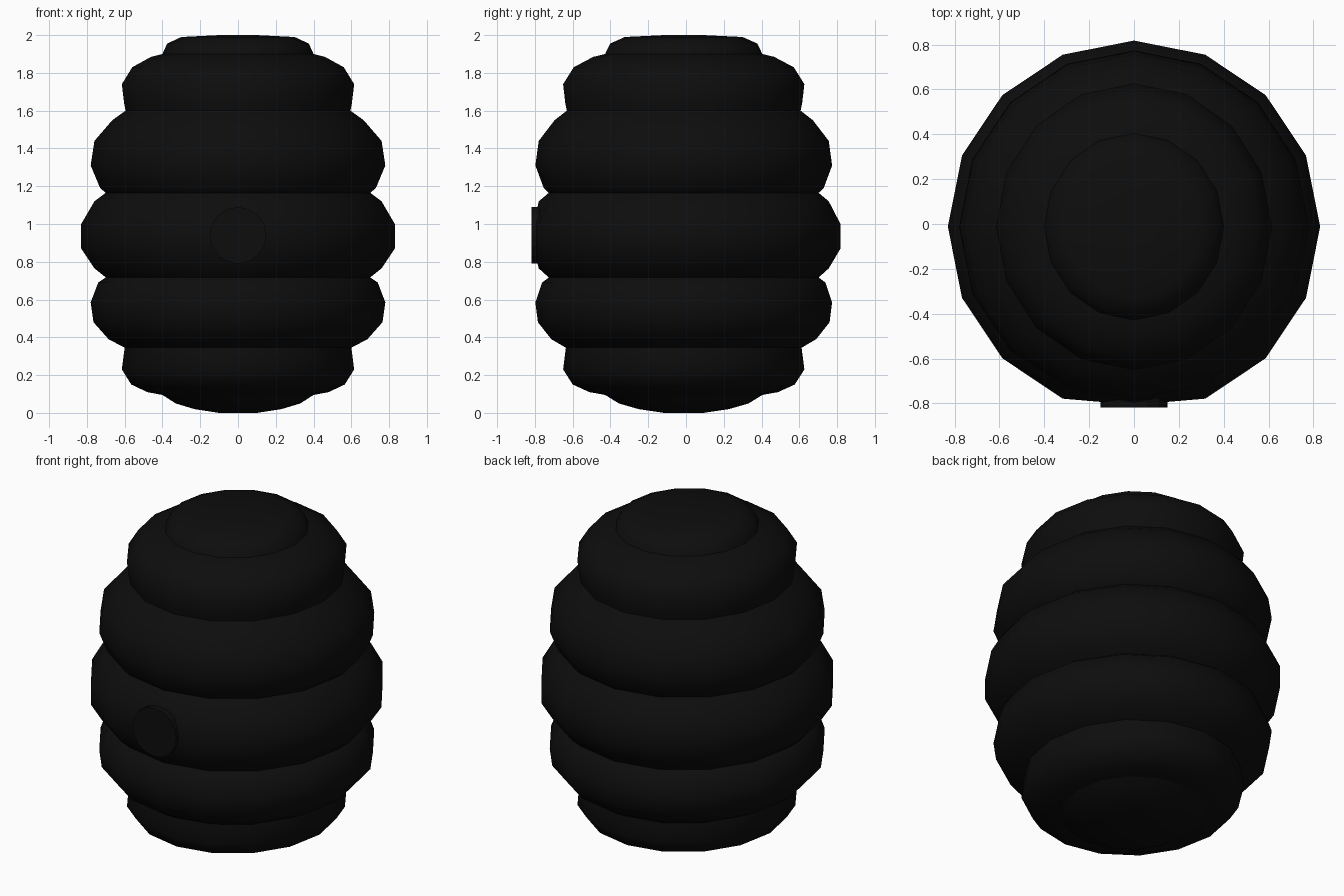
import bpy, bmesh, math

if "Cube" in bpy.data.objects:
    bpy.data.objects.remove(bpy.data.objects["Cube"])

SIDES = 16
Y_OFF = -0.012

black = bpy.data.materials.new("soft black")
black.diffuse_color = (0.004, 0.004, 0.004, 1)
black.use_nodes = True
black.node_tree.nodes["Principled BSDF"].inputs["Base Color"].default_value = black.diffuse_color


def finish(bm, name, smooth=True):
    bmesh.ops.remove_doubles(bm, verts=bm.verts, dist=1e-5)
    bmesh.ops.recalc_face_normals(bm, faces=bm.faces)
    me = bpy.data.meshes.new(name)
    bm.to_mesh(me)
    bm.free()
    for p in me.polygons:
        p.use_smooth = smooth
    me.materials.append(black)
    ob = bpy.data.objects.new(name, me)
    bpy.context.collection.objects.link(ob)
    return ob


def tier(name, profile):
    """One bulging coil: a (radius, z) profile swept round, slightly oval."""
    bm = bmesh.new()
    rows = []
    for r, z in profile:
        ry = r + max(0, min(0.025, 0.11 * (0.83 - r), 0.04 * r))
        row = []
        for i in range(SIDES):
            a = 2 * math.pi * i / SIDES
            # flatten the front a little where the entrance sits
            y = max(ry * math.sin(a) + Y_OFF, -0.806)
            row.append(bm.verts.new((r * math.cos(a), y, z)))
        rows.append(row)
    for lo, hi in zip(rows, rows[1:]):
        for i in range(SIDES):
            j = (i + 1) % SIDES
            bm.faces.new((lo[i], lo[j], hi[j], hi[i]))
    # close only the outer ends of the hive
    if profile[0][1] < 0.01:
        bm.faces.new(rows[0][::-1])
    if profile[-1][1] > 1.99:
        bm.faces.new(rows[-1])
    return finish(bm, name)


# Coils of the hive, bottom to top
tiers = {
    "bottom_coil": [(0.10, 0.0), (0.23, 0.02), (0.33, 0.05), (0.40, 0.095)],
    "lower_coil": [(0.40, 0.095), (0.48, 0.11), (0.565, 0.15), (0.615, 0.23), (0.60, 0.345)],
    "lower_middle_coil": [(0.60, 0.345), (0.685, 0.39), (0.765, 0.48), (0.78, 0.585),
                          (0.74, 0.69), (0.70, 0.717)],
    "middle_coil": [(0.70, 0.717), (0.76, 0.765), (0.83, 0.87), (0.83, 1.0),
                    (0.76, 1.12), (0.70, 1.165)],
    "upper_middle_coil": [(0.70, 1.165), (0.73, 1.19), (0.78, 1.31), (0.76, 1.44),
                          (0.665, 1.55), (0.595, 1.60)],
    "upper_coil": [(0.595, 1.60), (0.603, 1.64), (0.615, 1.74), (0.56, 1.83),
                   (0.46, 1.885), (0.40, 1.90)],
    "top_coil": [(0.40, 1.90), (0.375, 1.955), (0.30, 1.99), (0.10, 2.0)],
}
for name, profile in tiers.items():
    tier(name, profile)

# Round entrance set into the front of the middle coil
bm = bmesh.new()
rows = []
for y in (-0.70, -0.818):
    rows.append([bm.verts.new((0.15 * math.cos(2 * math.pi * i / SIDES), y,
                               0.94 + 0.15 * math.sin(2 * math.pi * i / SIDES)))
                 for i in range(SIDES)])
for i in range(SIDES):
    j = (i + 1) % SIDES
    bm.faces.new((rows[0][i], rows[0][j], rows[1][j], rows[1][i]))
bm.faces.new(rows[0])
bm.faces.new(rows[1])
finish(bm, "entrance", smooth=False)
